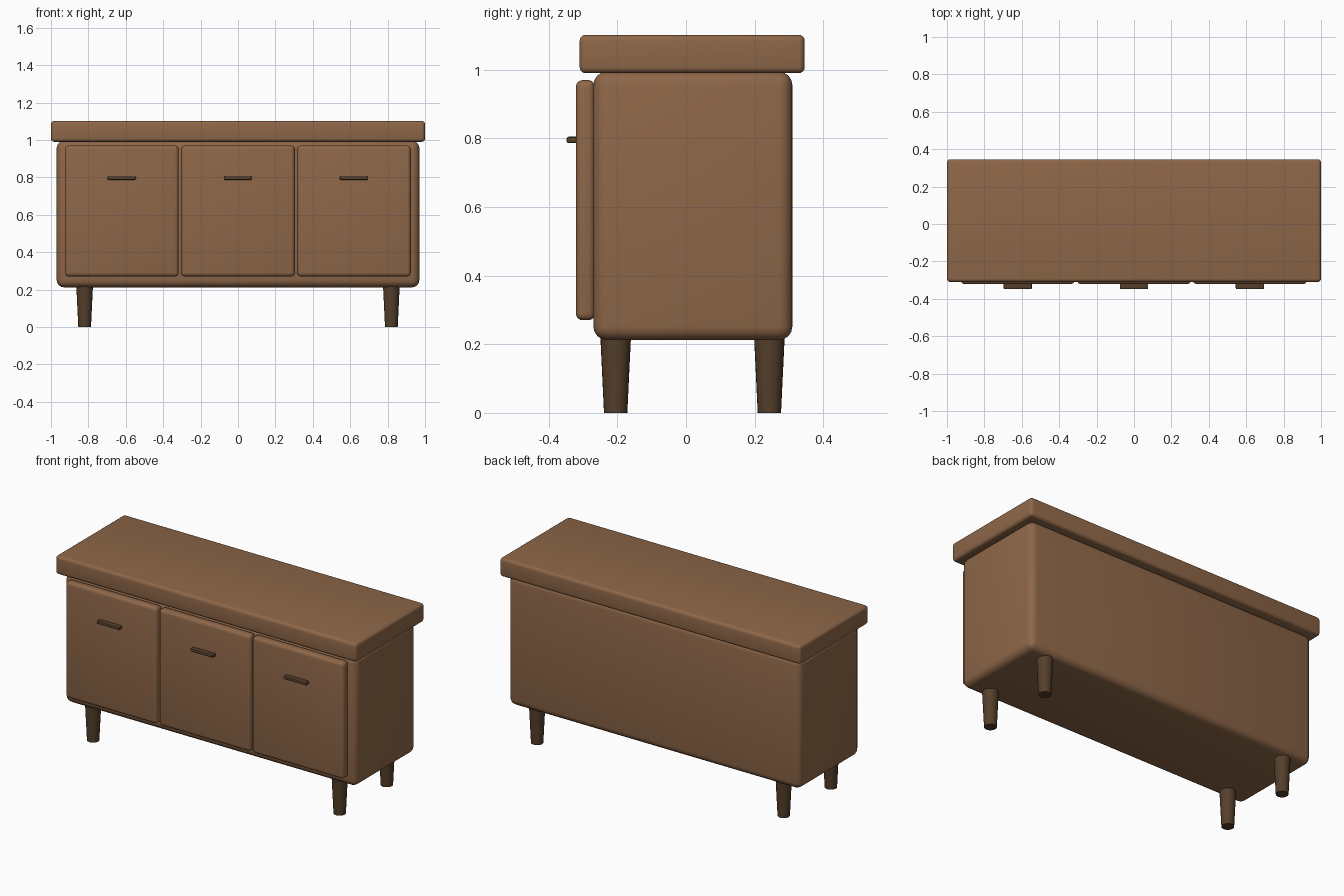
import bpy
import math

cube = bpy.data.objects.get("Cube")
if cube:
    bpy.data.objects.remove(cube, do_unlink=True)


def make_material(name, rgb):
    mat = bpy.data.materials.new(name)
    mat.use_nodes = True
    mat.diffuse_color = (*rgb, 1)
    mat.node_tree.nodes["Principled BSDF"].inputs["Base Color"].default_value = (*rgb, 1)
    return mat


wood = make_material("warm wood", (0.27, 0.135, 0.065))
dark_wood = make_material("dark wood", (0.09, 0.05, 0.024))


def finish(obj, name, mat):
    obj.name = name
    obj.data.materials.append(mat)
    bpy.ops.object.shade_smooth_by_angle(angle=math.radians(35))
    return obj


def rounded_box(name, low, high, radius, mat, segments=4):
    """Box between two corners with softened edges."""
    centre = [(a + b) / 2 for a, b in zip(low, high)]
    bpy.ops.mesh.primitive_cube_add(size=1, location=centre)
    obj = bpy.context.object
    obj.scale = [b - a for a, b in zip(low, high)]
    bpy.ops.object.transform_apply(location=False, rotation=False, scale=True)
    bevel = obj.modifiers.new("soft edges", "BEVEL")
    bevel.width = radius
    bevel.segments = segments
    bpy.ops.object.modifier_apply(modifier=bevel.name)
    return finish(obj, name, mat)


# Carcass and overhanging top
rounded_box("cabinet_body", (-0.97, -0.27, 0.212), (0.97, 0.31, 0.995), 0.04, wood)
rounded_box("table_top", (-1, -0.31, 0.99), (1, 0.346, 1.102), 0.018, wood)

# Three doors, each with a bar handle
for side, x in (("right", -0.622), ("middle", 0), ("left", 0.62)):
    rounded_box(f"{side}_door", (x - 0.304, -0.321, 0.27), (x + 0.304, -0.265, 0.97), 0.02, wood)
    rounded_box(f"{side}_handle", (x - 0.076, -0.348, 0.786), (x + 0.076, -0.315, 0.805),
                0.006, dark_wood, 2)

# Tapered round legs
for side, x in (("right", -0.82), ("left", 0.82)):
    for end, y in (("front", -0.205), ("back", 0.243)):
        bpy.ops.mesh.primitive_cone_add(vertices=24, radius1=0.034, radius2=0.045,
                                        depth=0.23, location=(x, y, 0.115))
        finish(bpy.context.object, f"{end}_{side}_leg", dark_wood)
